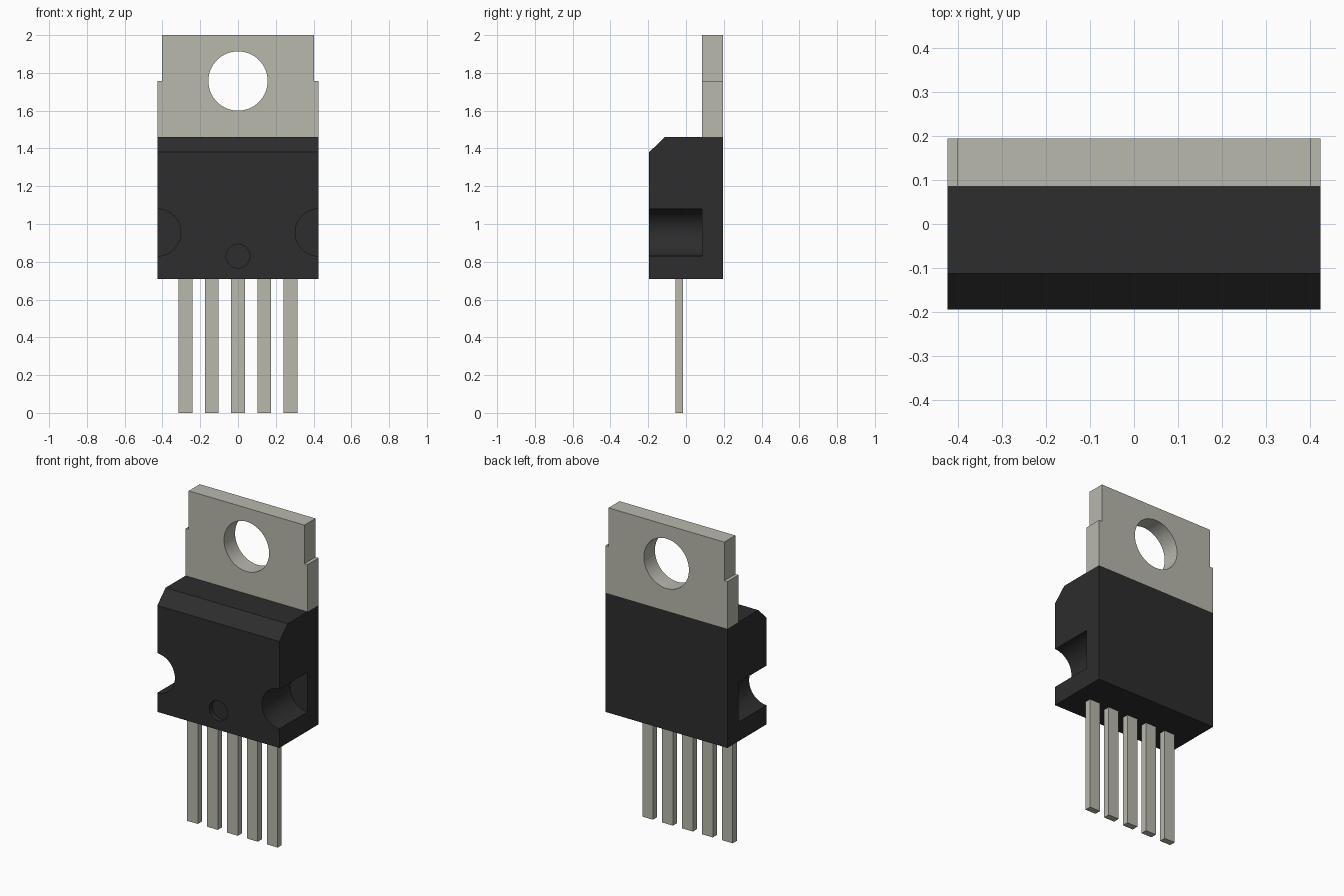
import bpy, bmesh, math
from mathutils import Vector

if "Cube" in bpy.data.objects:
    bpy.data.objects.remove(bpy.data.objects["Cube"])


def material(name, color):
    mat = bpy.data.materials.new(name)
    mat.use_nodes = True
    mat.diffuse_color = color
    mat.node_tree.nodes["Principled BSDF"].inputs["Base Color"].default_value = color
    return mat


METAL = material("tinned metal", (0.48, 0.48, 0.42, 1))
PLASTIC = material("black plastic", (0.026, 0.026, 0.026, 1))

HALF_WIDTH, FRONT, BACK, TAB_FRONT = 0.425, -0.195, 0.195, 0.085
BODY_BOTTOM, BODY_TOP = 0.71, 1.46


def prism(name, points, direction, mat):
    """Extrude a closed outline of 3D points along a direction."""
    bm = bmesh.new()
    face = bm.faces.new([bm.verts.new(p) for p in points])
    result = bmesh.ops.extrude_face_region(bm, geom=[face])
    verts = [g for g in result["geom"] if isinstance(g, bmesh.types.BMVert)]
    bmesh.ops.translate(bm, verts=verts, vec=Vector(direction))
    bmesh.ops.recalc_face_normals(bm, faces=bm.faces)
    mesh = bpy.data.meshes.new(name)
    bm.to_mesh(mesh)
    bm.free()
    mesh.materials.append(mat)
    obj = bpy.data.objects.new(name, mesh)
    bpy.context.collection.objects.link(obj)
    return obj


def box(name, x0, x1, y0, y1, z0, z1, mat):
    outline = [(x0, y0, z0), (x1, y0, z0), (x1, y0, z1), (x0, y0, z1)]
    return prism(name, outline, (0, y1 - y0, 0), mat)


def drill(target, x, z, radius, y0, y1):
    """Cut a round hole that runs from y0 to y1."""
    steps = 64
    ring = [(x + radius * math.cos(math.tau * i / steps), y0,
             z + radius * math.sin(math.tau * i / steps)) for i in range(steps)]
    cutter = prism("hole_cutter", ring, (0, y1 - y0, 0), target.data.materials[0])
    cutter.hide_render = True
    mod = target.modifiers.new("hole", "BOOLEAN")
    mod.operation, mod.solver, mod.object = "DIFFERENCE", "EXACT", cutter
    bpy.context.view_layer.objects.active = target
    bpy.ops.object.modifier_apply(modifier=mod.name)
    bpy.data.objects.remove(cutter)


def smooth(obj):
    bpy.ops.object.select_all(action="DESELECT")
    obj.select_set(True)
    bpy.context.view_layer.objects.active = obj
    bpy.ops.object.shade_smooth_by_angle(angle=math.radians(30))


# Plastic body: chamfered side profile swept across the width
profile = [(FRONT, BODY_BOTTOM), (BACK, BODY_BOTTOM), (BACK, BODY_TOP),
           (-0.113, BODY_TOP), (FRONT, 1.38)]
body = prism("body", [(-HALF_WIDTH, y, z) for y, z in profile],
             (2 * HALF_WIDTH, 0, 0), PLASTIC)

# Side notches and shallow front dimple
for side in (-1, 1):
    drill(body, side * 0.428, 0.955, 0.125, FRONT - 0.1, TAB_FRONT)
drill(body, 0, 0.83, 0.063, FRONT - 0.1, FRONT + 0.03)
smooth(body)

# Stepped mounting tab with its screw hole
right_edge = [(HALF_WIDTH, BODY_TOP), (HALF_WIDTH, 1.757), (0.403, 1.757), (0.403, 2.0)]
outline = right_edge + [(-x, z) for x, z in reversed(right_edge)]
tab = prism("mounting_tab", [(x, TAB_FRONT, z) for x, z in outline],
            (0, BACK - TAB_FRONT, 0), METAL)
drill(tab, 0, 1.757, 0.157, TAB_FRONT - 0.1, BACK + 0.1)
smooth(tab)

# Five straight leads
for i in range(5):
    x = (i - 2) * 0.139
    box(f"lead_{i + 1}", x - 0.037, x + 0.037, -0.055, -0.015, 0, BODY_BOTTOM, METAL)
